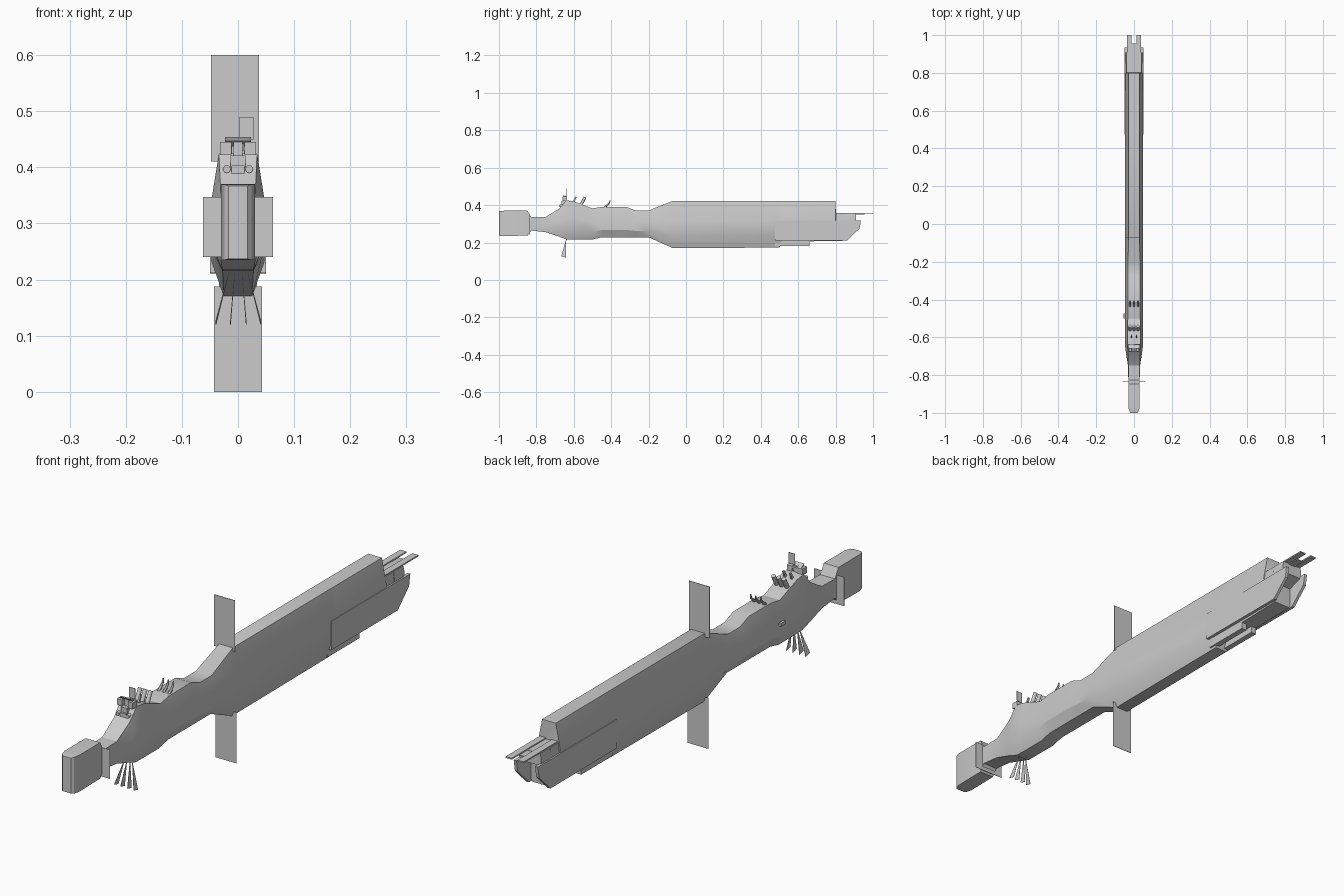
import bpy, bmesh, math
from mathutils import Vector

if "Cube" in bpy.data.objects:
    bpy.data.objects.remove(bpy.data.objects["Cube"])


def make(name, verts, faces, smooth=None):
    me = bpy.data.meshes.new(name)
    bm = bmesh.new()
    vs = [bm.verts.new(v) for v in verts]
    for f in faces:
        bm.faces.new([vs[i] for i in f])
    bmesh.ops.recalc_face_normals(bm, faces=bm.faces)
    bm.to_mesh(me)
    bm.free()
    ob = bpy.data.objects.new(name, me)
    bpy.context.collection.objects.link(ob)
    if smooth:
        bpy.ops.object.select_all(action='DESELECT')
        bpy.context.view_layer.objects.active = ob
        ob.select_set(True)
        bpy.ops.object.shade_smooth_by_angle(angle=math.radians(smooth))
    return ob


def loft(name, rings, smooth=None):
    n = len(rings[0])
    faces = [list(range(n)), list(range((len(rings) - 1) * n, len(rings) * n))]
    for r in range(len(rings) - 1):
        for i in range(n):
            j = (i + 1) % n
            faces.append([r * n + i, r * n + j, (r + 1) * n + j, (r + 1) * n + i])
    return make(name, [v for ring in rings for v in ring], faces, smooth)


def box(name, x0, x1, y0, y1, z0, z1):
    return loft(name, [[(x0, y, z0), (x1, y, z0), (x1, y, z1), (x0, y, z1)] for y in (y0, y1)])


def slab(name, x0, x1, profile):
    """Side profile of (y, z) points extruded across x."""
    return loft(name, [[(x, y, z) for y, z in profile] for x in (x0, x1)])


def rod(name, path, radii, sides=8):
    rings = []
    pts = [Vector(p) for p in path]
    for k, p in enumerate(pts):
        d = (pts[min(k + 1, len(pts) - 1)] - pts[max(k - 1, 0)]).normalized()
        u = d.cross(Vector((1, 0, 0)))
        u = u.normalized() if u.length > 0.1 else Vector((0, 0, 1))
        v = d.cross(u)
        rings.append([p + radii[k] * (u * math.cos(a) + v * math.sin(a))
                      for a in [2 * math.pi * i / sides for i in range(sides)]])
    return loft(name, rings, 50)


# Hull stations: y, top z, bottom z, half width at top, middle, bottom
stations = [
    (-1.00, .367, .237, .017, .017, .017), (-.992, .369, .235, .024, .024, .024),
    (-.97, .37, .235, .030, .030, .030), (-.847, .37, .237, .030, .030, .030),
    (-.827, .335, .264, .030, .030, .030), (-.75, .337, .255, .030, .032, .030),
    (-.68, .38, .232, .032, .043, .030), (-.64, .425, .217, .034, .048, .028),
    (-.60, .420, .216, .034, .048, .028), (-.50, .382, .216, .033, .048, .028),
    (-.45, .391, .228, .033, .048, .028), (-.32, .391, .228, .032, .048, .028),
    (-.27, .371, .228, .032, .048, .028), (-.20, .371, .228, .032, .048, .028),
    (-.07, .423, .170, .028, .047, .025), (.50, .423, .173, .028, .047, .025),
    (.515, .423, .205, .028, .047, .032), (.80, .423, .208, .028, .046, .034),
    (.801, .355, .208, .040, .046, .034), (.850, .355, .210, .040, .046, .034),
    (.851, .355, .290, .040, .044, .038), (.908, .355, .310, .040, .044, .038),
]
rings = []
for y, zt, zb, wt, wm, wb in stations:
    zu, zl = zb + .58 * (zt - zb), zb + .24 * (zt - zb)
    half = [(wt, zt), (wm, zu), (wm, zl), (wb, zb)]
    rings.append([(x, y, z) for x, z in half] + [(-x, y, z) for x, z in reversed(half)])
loft("hull", rings, 25)

# Flat panels facing forward
T = .0008
box("upper_panel", -.048, .037, -.07 - T, -.07 + T, .41, .60)
box("lower_panel", -.043, .043, -.07 - T, -.07 + T, 0, .188)
box("neck_panel", -.062, .062, -.835 - T, -.835 + T, .24, .347)
box("mast_panel", .003, .028, -.64 - T, -.64 + T, .45, .49)

# Stern prongs with a lower plate between them
box("prong_bridge_plate", -.014, .014, .79, .955, .351, .354)
for s, side in ((-1, "left"), (1, "right")):
    box("prong_" + side, s * .012, s * .037, .79, 1.0, .354, .359)
    # Stern side armour
    slab("stern_armour_" + side, s * .038, s * .0495,
         [(.475, .212), (.475, .318), (.935, .318), (.928, .275), (.862, .211)])
    # Belly rails
    box("belly_rail_" + side, s * .012, s * .034, .475, .66, .181, .212)
    # Bridge blocks and forward guns
    box("bridge_block_" + side, s * .012, s * .032, -.66, -.635, .422, .445)
    rod("forward_gun_" + side, [(s * .020, -.675, .397), (s * .020, -.63, .397)], [.007, .007], 10)
    # Rear bridge fins
    slab("bridge_fin_" + side, s * .011, s * .017,
         [(-.61, .41), (-.598, .41), (-.585, .443), (-.592, .445)])
    # Belly antenna fans
    for k, (xa, xb) in enumerate(((.006, .014), (.015, .040))):
        slope = [(s * xa, -.64, .22), (s * xb, -.642, .12), (s * xb, -.667, .127)]
        back = [(x + .0012, y, z) for x, y, z in slope]
        loft(f"belly_antenna_{side}_{k}", [slope, back])

# Bridge roof, mast and visor
box("bridge_deck", -.013, .013, -.665, -.63, .40, .421)
box("bridge_visor", -.012, .012, -.672, -.64, .389, .403)
slab("bridge_roof", -.023, .023, [(-.655, .448), (-.658, .454), (-.635, .443), (-.635, .437)])
box("bridge_post", -.008, .008, -.65, -.638, .42, .448)
box("mast", .006, .011, -.643, -.639, .43, .452)
box("port_sensor", -.056, -.044, -.50, -.475, .30, .312)

# Tilted tubes and curved hooks along the spine
for i, x in enumerate((-.021, 0, .021)):
    rod(f"spine_tube_{i}", [(x, -.565, .395), (x, -.54, .442)], [.008, .008], 10)
    rod(f"spine_hook_{i}", [(x, -.435, .388), (x, -.42, .400), (x, -.41, .411), (x, -.406, .426)],
        [.006, .005, .004, .002], 6)
